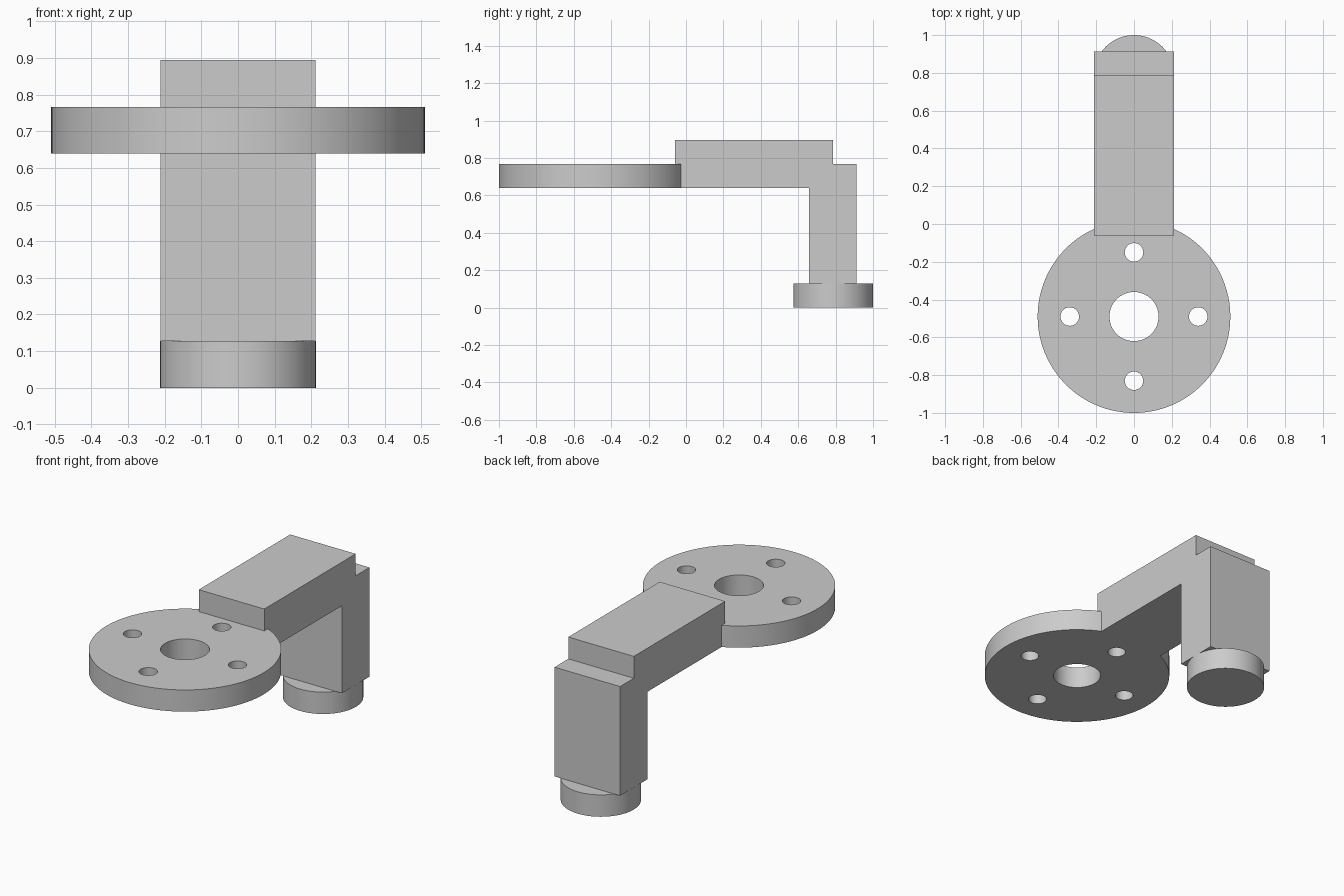
import bpy
import bmesh
import math

if "Cube" in bpy.data.objects:
    bpy.data.objects.remove(bpy.data.objects["Cube"], do_unlink=True)

GREY = (0.6, 0.6, 0.6, 1.0)
metal = bpy.data.materials.new("plain_grey")
metal.use_nodes = True
metal.diffuse_color = GREY
metal.node_tree.nodes["Principled BSDF"].inputs["Base Color"].default_value = GREY

FLANGE_Y, FLANGE_R = -0.49, 0.51
FLANGE_LOW, FLANGE_TOP = 0.64, 0.767
FOOT_Y, HALF_WIDTH = 0.787, 0.212


def cylinder(name, x, y, low, high, radius, sides=96):
    bpy.ops.mesh.primitive_cylinder_add(
        vertices=sides, radius=radius, depth=high - low,
        location=(x, y, (low + high) / 2))
    obj = bpy.context.object
    obj.name = name
    obj.data.materials.append(metal)
    return obj


def cut(target, cutter):
    cutter.hide_render = True
    mod = target.modifiers.new("cut", "BOOLEAN")
    mod.operation = "DIFFERENCE"
    mod.solver = "EXACT"
    mod.object = cutter
    bpy.context.view_layer.objects.active = target
    bpy.ops.object.modifier_apply(modifier=mod.name)
    bpy.data.objects.remove(cutter, do_unlink=True)


def smooth(obj):
    bpy.ops.object.select_all(action="DESELECT")
    obj.select_set(True)
    bpy.context.view_layer.objects.active = obj
    bpy.ops.object.shade_smooth_by_angle(angle=math.radians(30))


# Round flange with a centre bore and four bolt holes
flange = cylinder("flange", 0, FLANGE_Y, FLANGE_LOW, FLANGE_TOP, FLANGE_R, 128)
cut(flange, cylinder("bore_cutter", 0, FLANGE_Y, 0.5, 1, 0.13, 64))
for i in range(4):
    a = i * math.pi / 2
    cut(flange, cylinder("bolt_cutter", 0.34 * math.cos(a),
                         FLANGE_Y + 0.34 * math.sin(a), 0.5, 1, 0.049, 48))
smooth(flange)

# Bent arm: stepped side profile extruded across the width
profile = [(-0.06, FLANGE_LOW), (0.658, FLANGE_LOW), (0.658, 0.128),
           (0.912, 0.128), (0.912, FLANGE_TOP), (0.785, FLANGE_TOP),
           (0.785, 0.895), (-0.06, 0.895)]
bm = bmesh.new()
side = bm.faces.new([bm.verts.new((-HALF_WIDTH, y, z)) for y, z in profile])
extruded = bmesh.ops.extrude_face_region(bm, geom=[side])["geom"]
bmesh.ops.translate(bm, vec=(2 * HALF_WIDTH, 0, 0),
                    verts=[v for v in extruded if isinstance(v, bmesh.types.BMVert)])
bmesh.ops.recalc_face_normals(bm, faces=bm.faces[:])
mesh = bpy.data.meshes.new("bent_arm")
bm.to_mesh(mesh)
bm.free()
mesh.materials.append(metal)
arm = bpy.data.objects.new("bent_arm", mesh)
bpy.context.collection.objects.link(arm)

# Seat the arm against the flange rim
cut(arm, cylinder("seat_cutter", 0, FLANGE_Y, 0.5, FLANGE_TOP, FLANGE_R, 128))

# Round foot below the leg
smooth(cylinder("foot", 0, FOOT_Y, 0, 0.128, 0.213))
